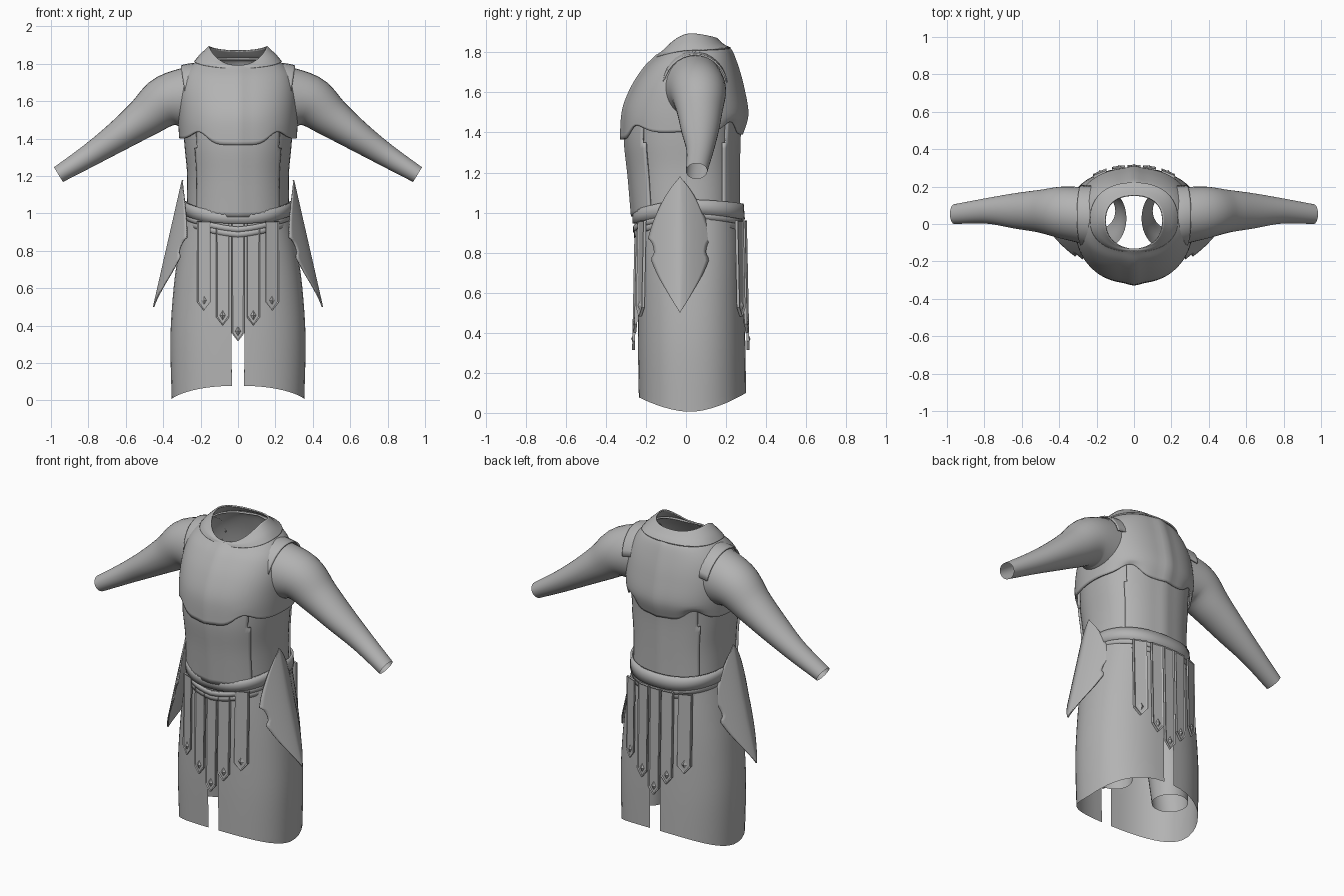
import bpy, bmesh, math
from mathutils import Vector

if "Cube" in bpy.data.objects:
    bpy.data.objects.remove(bpy.data.objects["Cube"])

grey = bpy.data.materials.new("plain_grey")
grey.use_nodes = True
grey.diffuse_color = (0.45, 0.45, 0.45, 1)
grey.node_tree.nodes["Principled BSDF"].inputs["Base Color"].default_value = (0.45, 0.45, 0.45, 1)

N = 2.3      # roundness of the body sections
YC = 0.02    # section centre


def finish(name, bm, thick=0.0, angle=40):
    bmesh.ops.recalc_face_normals(bm, faces=bm.faces[:])
    me = bpy.data.meshes.new(name)
    bm.to_mesh(me)
    bm.free()
    me.materials.append(grey)
    ob = bpy.data.objects.new(name, me)
    bpy.context.collection.objects.link(ob)
    if thick:
        mod = ob.modifiers.new("thickness", "SOLIDIFY")
        mod.thickness = thick
        mod.offset = -1
    bpy.ops.object.select_all(action="DESELECT")
    ob.select_set(True)
    bpy.context.view_layer.objects.active = ob
    bpy.ops.object.shade_smooth_by_angle(angle=math.radians(angle))
    return ob


def smooth_rows(rows, sub):
    """Catmull-Rom interpolation of parameter rows."""
    out = []
    for i in range(len(rows) - 1):
        quad = [rows[max(i - 1, 0)], rows[i], rows[i + 1], rows[min(i + 2, len(rows) - 1)]]
        for k in range(sub):
            t = k / sub
            out.append([0.5 * (2 * b + (c - a) * t + (2 * a - 5 * b + 4 * c - d) * t * t
                               + (3 * b - a - 3 * c + d) * t ** 3) for a, b, c, d in zip(*quad)])
    return out + [list(rows[-1])]


def skin(rings, keep=None, closed=True):
    bm = bmesh.new()
    grid = [[bm.verts.new(p) for p in ring] for ring in rings]
    n = len(grid[0])
    for lo, hi in zip(grid, grid[1:]):
        for j in range(n if closed else n - 1):
            k = (j + 1) % n
            face = [lo[j], lo[k], hi[k], hi[j]]
            mid = sum((v.co for v in face), Vector()) / 4
            if keep is None or keep(mid):
                bm.faces.new(face)
    loose = [v for v in bm.verts if not v.link_faces]
    bmesh.ops.delete(bm, geom=loose, context="VERTS")
    return bm


def power(v):
    return math.copysign(abs(v) ** (2 / N), v)


def section(row, segs, shift=0.0, keel=0.0, grow=0.0, vee=0.0, scallop=0.0):
    """Body section from half width, front y, back y, and front, side and back heights."""
    w, yf, yb, zf, zs, zb = row
    ring = []
    for j in range(segs):
        a = 2 * math.pi * (j + shift) / segs
        c, s = math.cos(a), math.sin(a)
        x = (w + grow) * power(c)
        y = YC + (yb + grow - YC if s > 0 else YC + grow - yf) * power(s)
        y += math.copysign(keel * max(0, 1 - abs(x) / 0.06), s)
        z = zs + ((zb if s > 0 else zf) - zs) * abs(s) ** 1.5
        z -= vee * max(0, 1 - abs(x) / 0.2) * (s < 0)
        z += scallop * math.exp(-((abs(x) - 0.21) / 0.06) ** 2)
        ring.append((x, y, z))
    return ring


def body(name, rows, segs=64, sub=5, keep=None, thick=0.0, rim=None, **kw):
    rings = []
    for row in smooth_rows(rows, sub):
        fade = max(0, 1 - (row[3] - rim) / 0.12) if rim else 0
        rings.append(section(row, segs, scallop=0.06 * fade, **kw))
    return finish(name, skin(rings, keep), thick)


# Waist: inner layer with front and back plates over it
waist = [(.275, -.255, .25, .98, 1.02, 1.0), (.272, -.272, .25, 1.18, 1.2, 1.18),
         (.285, -.29, .252, 1.35, 1.35, 1.35), (.295, -.285, .26, 1.48, 1.48, 1.48)]
body("waist_lining", waist)
body("front_waist_plate", waist, segs=96, grow=.012, keel=.008, thick=.012,
     keep=lambda p: p.y < 0 and abs(p.x) < .225)
body("back_waist_plate", waist, segs=96, grow=.012, keel=.008, thick=.012,
     keep=lambda p: p.y > 0 and abs(p.x) < .225)

# Chest armour with a scalloped lower edge and a centre ridge
body("chest_plate", [(.315, -.318, .272, 1.365, 1.40, 1.39), (.32, -.308, .3, 1.51, 1.51, 1.49),
                     (.318, -.262, .28, 1.63, 1.63, 1.62), (.295, -.2, .25, 1.725, 1.73, 1.73),
                     (.245, -.15, .215, 1.775, 1.795, 1.815), (.19, -.135, .18, 1.79, 1.835, 1.83)],
     segs=96, thick=.01, rim=1.365, keel=.012)

# Collar
body("collar", [(.235, -.15, .222, 1.775, 1.812, 1.825), (.205, -.143, .19, 1.79, 1.848, 1.84),
                (.155, -.132, .155, 1.792, 1.895, 1.872)], segs=48, thick=.008)

# Belt: one wide band and two narrow ones below
for name, top, bottom, grow in [("belt", 1.01, .945, .006), ("belt_upper_trim", .948, .92, .002),
                                ("belt_lower_trim", .922, .892, -.003)]:
    body(name, [(.285, -.262, .288, bottom, bottom + .05, bottom + .02),
                (.285, -.262, .282, top, top + .055, top + .035)],
         grow=grow, vee=.02 if top < 1 else 0.0, sub=2, thick=.012)

# Skirt, open at front and back
body("skirt", [(.355, -.236, .3, .078, .005, .1), (.362, -.24, .297, .33, .33, .33),
               (.345, -.24, .29, .6, .6, .6), (.318, -.24, .282, .8, .8, .8),
               (.28, -.237, .27, .98, 1.02, 1.0)],
     segs=48, shift=.5, keep=lambda p: abs(p.x) > .01 or p.z > .42)


# Hanging straps
def strap(name, x0, length_z, side):
    depth = .242 if side < 0 else .29

    def surface(x):
        return YC + side * (depth - side * YC) * (1 - (abs(x) / .34) ** N) ** (1 / N)

    half, top = .035, .96
    bm = bmesh.new()
    outline = [(-half, top), (-half, length_z + .045), (0, length_z), (half, length_z + .045), (half, top)]
    face = bm.faces.new([bm.verts.new((x, 0, z)) for x, z in outline])
    bm.normal_update()
    front = bmesh.ops.extrude_face_region(bm, geom=[face])["geom"]
    front = [g for g in front if isinstance(g, bmesh.types.BMFace)]
    bmesh.ops.translate(bm, verts=front[0].verts, vec=(0, side * .014, 0))
    bm.normal_update()
    bmesh.ops.inset_individual(bm, faces=front, thickness=.008)
    bmesh.ops.translate(bm, verts=front[0].verts, vec=(0, -side * .005, 0))
    # Raised diamond stud near the tip
    zc = length_z + .055
    ring = [bm.verts.new((dx, side * .009, zc + dz)) for dx, dz in [(-.015, 0), (0, -.025), (.015, 0), (0, .025)]]
    peak = bm.verts.new((0, side * .02, zc))
    for i in range(4):
        bm.faces.new((ring[i], ring[(i + 1) % 4], peak))
    slope = (surface(x0 + .02) - surface(x0 - .02)) / .04
    for v in bm.verts:
        flare = side * .012 * (top - v.co.z) / .6
        v.co.y += surface(x0) + slope * v.co.x + flare
        v.co.x += x0
    finish(name, bm, angle=20)


for side, label in [(-1, "front"), (1, "back")]:
    for i, (x, z) in enumerate([(-.183, .48), (-.082, .4), (0, .315), (.082, .4), (.183, .48)]):
        strap(f"{label}_strap_{i + 1}", x, z, side)


# Tubes for sleeves and trouser legs: rows are x, y, z, thickness, y thickness
def tube(name, rows, sx, sub=5, segs=32, grow=0.0, keep=None, thick=0.0):
    rows = smooth_rows(rows, sub)
    rings = []
    for i, (x, y, z, r, ry) in enumerate(rows):
        a, b = rows[max(i - 1, 0)], rows[min(i + 1, len(rows) - 1)]
        t = Vector((b[0] - a[0], 0, b[2] - a[2])).normalized()
        ring = []
        for j in range(segs):
            ang = 2 * math.pi * j / segs
            u, v = (r + grow) * math.cos(ang), (ry + grow) * math.sin(ang)
            ring.append((sx * (x - t.z * u), y + v, z + t.x * u))
        rings.append(ring)
    return finish(name, skin(rings, keep), thick)


# Side guard: pointed leaf with a rounded bite in each edge
def guard(name, sx):
    profile = smooth_rows([(1.18, 0), (1.1, .062), (1.0, .115), (.9, .152), (.82, .162),
                           (.7, .118), (.6, .062), (.5, 0)], 8)
    rings = []
    for z, h in profile:
        bite = .03 * math.sqrt(max(0, 1 - ((z - .82) / .045) ** 2))
        h = max(h - bite, .001)
        ring = []
        for k in range(17):
            s = k / 8 - 1
            x = .3 + (1.18 - z) * .228 - .085 * (abs(s) * h / .15) ** 1.4
            ring.append((sx * x, -.03 + s * h, z))
        rings.append(ring)
    finish(name, skin(rings, closed=False), .008)


sleeve = [(.24, .04, 1.62, .17, .155), (.38, .06, 1.60, .14, .14), (.5, .068, 1.512, .108, .115),
          (.64, .07, 1.412, .082, .094), (.79, .07, 1.312, .062, .068), (.96, .053, 1.207, .046, .053)]
leg = [(.16, .03, .9, .12, .16), (.18, .04, .6, .13, .14), (.195, .06, .35, .11, .12), (.2, .07, .15, .1, .1)]

for sx, label in [(1, "left"), (-1, "right")]:
    tube(f"{label}_sleeve", sleeve, sx)
    tube(f"{label}_trouser_leg", leg, sx)
    # Curved band over the shoulder
    tube(f"{label}_shoulder_band", [(.215, .04, 1.625, .17, .16), (.245, .042, 1.622, .17, .158),
                                    (.28, .046, 1.617, .166, .155)], sx, sub=3, grow=.01,
         keep=lambda p: p.z > 1.66, thick=.008)
    guard(f"{label}_side_guard", sx)
